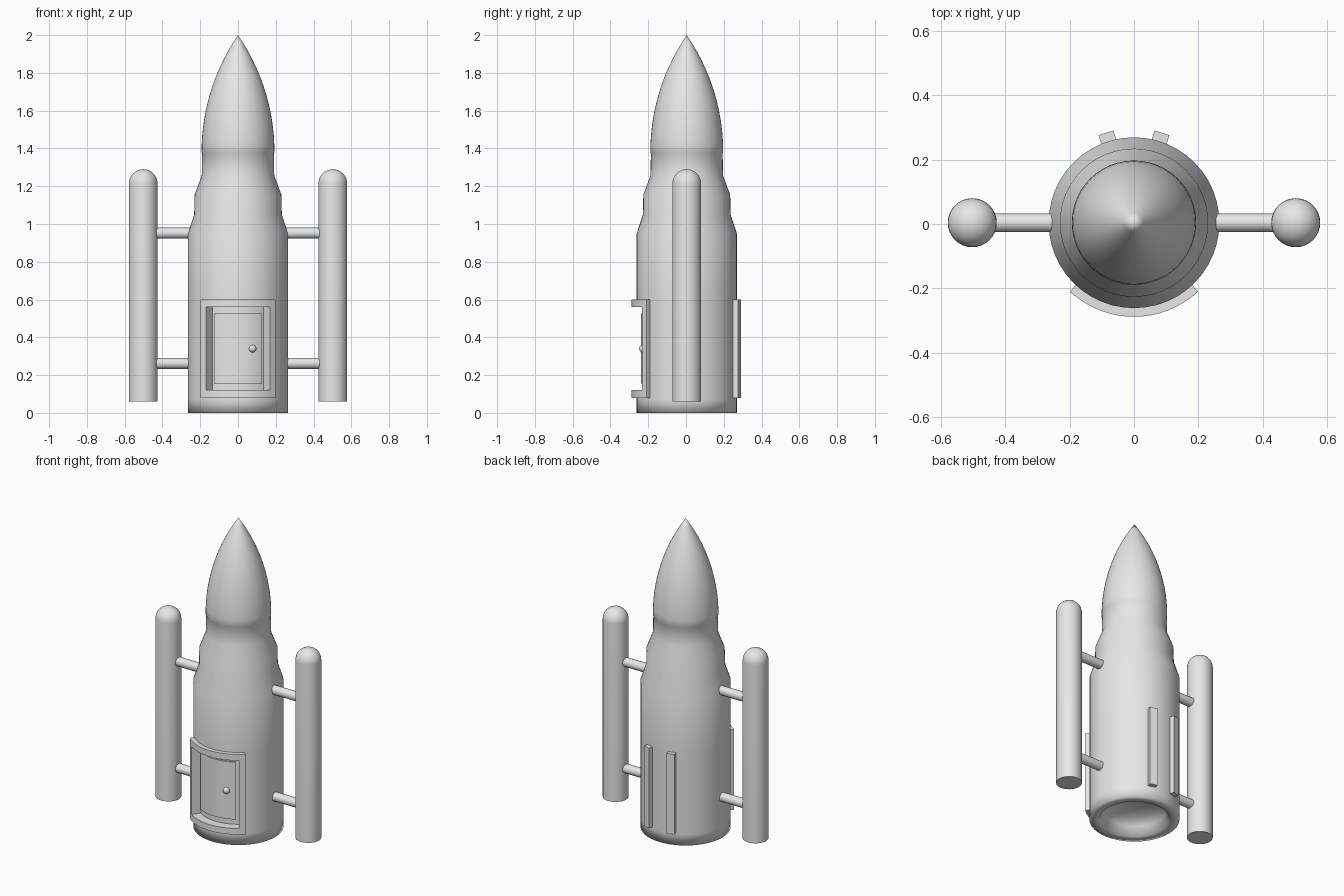
import bpy, bmesh, math
from mathutils import Matrix, Vector

if "Cube" in bpy.data.objects:
    bpy.data.objects.remove(bpy.data.objects["Cube"])

Y0 = 0.004  # depth position of the rocket axis

grey = bpy.data.materials.new("light_grey")
grey.diffuse_color = (0.8, 0.8, 0.8, 1)
grey.use_nodes = True
grey.node_tree.nodes["Principled BSDF"].inputs["Base Color"].default_value = grey.diffuse_color


def finish(bm, name, angle=35):
    bmesh.ops.remove_doubles(bm, verts=bm.verts, dist=1e-5)
    bmesh.ops.recalc_face_normals(bm, faces=bm.faces)
    mesh = bpy.data.meshes.new(name)
    bm.to_mesh(mesh)
    bm.free()
    mesh.materials.append(grey)
    ob = bpy.data.objects.new(name, mesh)
    bpy.context.collection.objects.link(ob)
    bpy.ops.object.select_all(action='DESELECT')
    ob.select_set(True)
    bpy.context.view_layer.objects.active = ob
    bpy.ops.object.shade_smooth_by_angle(angle=math.radians(angle))
    return ob


def lathe(profile, segs, cx=0.0):
    """Revolve (radius, z) points about a vertical axis."""
    bm = bmesh.new()
    rings = []
    for r, z in profile:
        if r < 1e-6:
            rings.append([bm.verts.new((cx, Y0, z))] * segs)
        else:
            rings.append([bm.verts.new((cx + r * math.sin(2 * math.pi * i / segs),
                                        Y0 - r * math.cos(2 * math.pi * i / segs), z))
                          for i in range(segs)])
    for a, b in zip(rings, rings[1:]):
        for i in range(segs):
            j = (i + 1) % segs
            bm.faces.new(list(dict.fromkeys((a[i], a[j], b[j], b[i]))))
    return bm


def arc_block(bm, r0, r1, a0, a1, z0, z1, n):
    """Solid curved slab; angles in degrees measured from the front."""
    sections = []
    for i in range(n + 1):
        a = math.radians(a0 + (a1 - a0) * i / n)
        sections.append([bm.verts.new((r * math.sin(a), Y0 - r * math.cos(a), z))
                         for r, z in ((r0, z0), (r1, z0), (r1, z1), (r0, z1))])
    for s, t in zip(sections, sections[1:]):
        for k in range(4):
            m = (k + 1) % 4
            bm.faces.new((s[k], s[m], t[m], t[k]))
    bm.faces.new(sections[0])
    bm.faces.new(sections[-1])


# Fuselage: nozzle recess, stepped body and pointed nose
R, L, base = 0.193, 0.62, 1.38
rho = (R * R + L * L) / (2 * R)
nose = [(math.sqrt(rho ** 2 - (L * t / 14) ** 2) + R - rho, base + L * t / 14)
        for t in range(14)] + [(0, 2.0)]
profile = [(0, 0.10), (0.14, 0.09), (0.18, 0.055), (0.206, 0.0), (0.265, 0.0),
           (0.265, 0.07), (0.265, 0.10), (0.265, 0.58), (0.265, 0.95),
           (0.232, 1.05), (0.23, 1.155), (0.192, 1.255), (0.19, 1.375)] + nose
bm = lathe(profile, 48)
# Doorway opening in the front of the fuselage
opening = []
for f in bm.faces:
    c = f.calc_center_median()
    ang = abs(math.degrees(math.atan2(c.x, Y0 - c.y)))
    if 0.1 < c.z < 0.58 and ang < 37.5:
        opening.append(f)
bmesh.ops.delete(bm, geom=opening, context='FACES')
finish(bm, "fuselage", 100)

# Door frame: top and bottom rails with two side posts
bm = bmesh.new()
for z0, z1 in ((0.08, 0.12), (0.56, 0.6)):
    arc_block(bm, 0.225, 0.292, -43, 43, z0, z1, 16)
for a0, a1 in ((-43, -35.6), (35.6, 43)):
    arc_block(bm, 0.225, 0.292, a0, a1, 0.12, 0.56, 2)
finish(bm, "door_frame", 30)

# Recessed door with raised panel
bm = bmesh.new()
arc_block(bm, 0.20, 0.234, -38, 38, 0.10, 0.58, 14)
finish(bm, "door_recess", 30)
bm = bmesh.new()
arc_block(bm, 0.21, 0.243, -31.5, 31.5, 0.155, 0.527, 14)
finish(bm, "door", 30)

# Door knob
bm = bmesh.new()
bmesh.ops.create_uvsphere(bm, u_segments=16, v_segments=10, radius=0.02,
                          matrix=Matrix.Translation((0.077, Y0 - 0.232, 0.34)))
finish(bm, "door_knob", 60)

# Two rails on the back
for side, label in ((-1, "left"), (1, "right")):
    bm = bmesh.new()
    turn = Matrix.Rotation(math.radians(-17.3 * side), 4, 'Z')
    bmesh.ops.create_cube(bm, size=1, matrix=Matrix.Translation((0, Y0, 0.34)) @ turn
                          @ Matrix.Translation((0, 0.271, 0))
                          @ Matrix.Diagonal((0.048, 0.042, 0.52, 1)))
    finish(bm, "back_rail_" + label)

# Side boosters with domed tops, each held by two struts
for side, label in ((-1, "left"), (1, "right")):
    r = 0.076
    dome = [(r * math.cos(math.pi * t / 16), 1.214 + r * math.sin(math.pi * t / 16))
            for t in range(8)] + [(0, 1.29)]
    finish(lathe([(0, 0.06), (r, 0.06)] + dome, 32, 0.502 * side), "booster_" + label, 50)
    for z, level in ((0.262, "lower"), (0.952, "upper")):
        bm = bmesh.new()
        bmesh.ops.create_cone(bm, cap_ends=True, segments=20, radius1=0.029, radius2=0.029,
                              depth=0.27, matrix=Matrix.Translation((0.355 * side, Y0, z))
                              @ Matrix.Rotation(math.pi / 2, 4, 'Y'))
        finish(bm, "strut_%s_%s" % (level, label))
